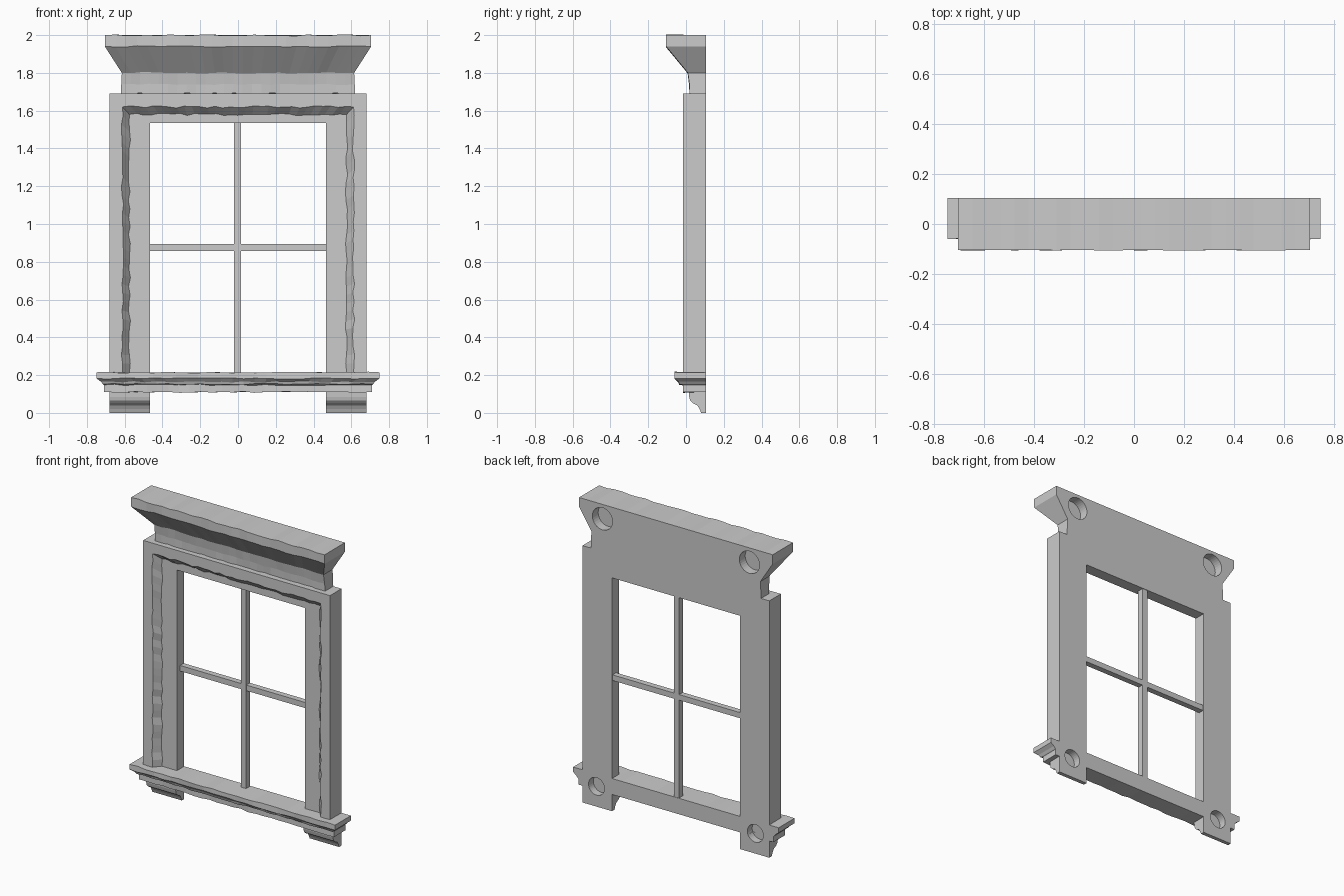
import bpy, bmesh, random
from mathutils import Matrix

random.seed(4)
BACK = 0.105

cube = bpy.data.objects.get("Cube")
if cube:
    bpy.data.objects.remove(cube, do_unlink=True)

stone = bpy.data.materials.new("grey_stone")
stone.use_nodes = True
stone.diffuse_color = (0.6, 0.6, 0.6, 1)
stone.node_tree.nodes["Principled BSDF"].inputs["Base Color"].default_value = (0.6, 0.6, 0.6, 1)


def finish(name, bm):
    bmesh.ops.recalc_face_normals(bm, faces=bm.faces)
    mesh = bpy.data.meshes.new(name)
    bm.to_mesh(mesh)
    bm.free()
    mesh.materials.append(stone)
    obj = bpy.data.objects.new(name, mesh)
    bpy.context.collection.objects.link(obj)
    return obj


def wear(bm, amount=0.004, cuts=24):
    """Split the long edges and nudge the front ones for a hand-cut look."""
    long_edges = [e for e in bm.edges if e.calc_length() > 1]
    new = bmesh.ops.subdivide_edges(bm, edges=long_edges, cuts=cuts, use_grid_fill=True)
    for v in {g for g in new["geom_inner"] if isinstance(g, bmesh.types.BMVert)}:
        if v.co.y < BACK - 0.01:
            v.co.y += random.uniform(-amount, amount) * 0.5
            v.co.z += random.uniform(-amount, amount)


def bridge(bm, rings, closed_ring):
    """Join neighbouring vertex rows with quads."""
    for a, b in zip(rings, rings[1:]):
        n = len(a)
        for i in range(n if closed_ring else n - 1):
            j = (i + 1) % n
            bm.faces.new((a[i], a[j], b[j], b[i]))


def moulding(name, levels):
    """Stack rectangles given as (z, half width, front y) with mitred ends."""
    bm = bmesh.new()
    rings = [[bm.verts.new(p) for p in
              ((-w, f, z), (w, f, z), (w, BACK, z), (-w, BACK, z))]
             for z, w, f in levels]
    bridge(bm, rings, True)
    bm.faces.new(rings[0])
    bm.faces.new(rings[-1])
    wear(bm)
    return finish(name, bm)


def box(name, x0, x1, y0, y1, z0, z1):
    bm = bmesh.new()
    bmesh.ops.create_cube(bm, size=1)
    bm.transform(Matrix.Translation(((x0 + x1) / 2, (y0 + y1) / 2, (z0 + z1) / 2))
                 @ Matrix.Diagonal((x1 - x0, y1 - y0, z1 - z0, 1)))
    return finish(name, bm)


def bracket(name, x0, x1):
    """Curved foot extruded sideways."""
    profile = [(BACK, 0), (0.08, 0), (0.072, 0.02), (0.06, 0.04), (0.035, 0.052),
               (0.022, 0.065), (0.017, 0.085), (0.015, 0.11), (BACK, 0.11)]
    bm = bmesh.new()
    rings = [[bm.verts.new((x, y, z)) for y, z in profile] for x in (x0, x1)]
    bridge(bm, rings, True)
    bm.faces.new(rings[0])
    bm.faces.new(rings[1])
    return finish(name, bm)


def surround(name, base, steps=30):
    """Three-sided frame with a mitred, stepped section."""
    section = [(0.68, 1.69, BACK, 0), (0.68, 1.69, -0.015, 0), (0.612, 1.62, -0.015, 0.006),
               (0.575, 1.58, 0.03, 0.006), (0.465, 1.535, 0.03, 0), (0.465, 1.535, BACK, 0)]
    bm = bmesh.new()
    rings = []
    for w, top, y, rough in section:
        corners = [(-w, base), (-w, top), (w, top), (w, base)]
        row = []
        for (ax, az), (bx, bz) in zip(corners, corners[1:]):
            for i in range(steps):
                t = i / steps
                r = random.uniform(-rough, rough) if i else 0
                upright = ax == bx
                row.append(bm.verts.new((ax + (bx - ax) * t + (r if upright else 0), y,
                                         az + (bz - az) * t + (0 if upright else r))))
        row.append(bm.verts.new((w, y, base)))
        rings.append(row)
    bridge(bm, rings + rings[:1], False)
    for end in (0, -1):
        bm.faces.new([row[end] for row in rings])
    return finish(name, bm)


def drill(parts, x, z, radius, depth):
    """Cut a round blind hole into the back of the given parts."""
    bm = bmesh.new()
    bmesh.ops.create_cone(bm, cap_ends=True, segments=32, radius1=radius,
                          radius2=radius, depth=depth * 2)
    bm.transform(Matrix.Translation((x, BACK, z)) @ Matrix.Rotation(1.5707963, 4, 'X'))
    cutter = finish("hole_cutter", bm)
    cutter.hide_render = True
    for part in parts:
        mod = part.modifiers.new("hole", 'BOOLEAN')
        mod.operation = 'DIFFERENCE'
        mod.solver = 'EXACT'
        mod.object = cutter
        bpy.context.view_layer.objects.active = part
        bpy.ops.object.modifier_apply(modifier=mod.name)
    bpy.data.objects.remove(cutter, do_unlink=True)


# Crown and frieze
cornice = moulding("cornice", [(1.69, 0.62, 0.02), (1.74, 0.618, 0.018), (1.80, 0.615, 0.01),
                               (1.94, 0.705, -BACK), (2.0, 0.705, -BACK)])

# Window surround
surround("window_surround", 0.215)

# Sill with stepped underside
sill = moulding("sill", [(0.11, 0.71, -0.015), (0.148, 0.71, -0.015), (0.152, 0.715, -0.035),
                         (0.165, 0.725, -0.04), (0.182, 0.748, -0.06), (0.215, 0.748, -0.06)])

# Glazing bars
box("vertical_glazing_bar", -0.02, 0.017, 0.06, 0.102, 0.21, 1.54)
box("horizontal_glazing_bar", -0.47, 0.47, 0.062, 0.1, 0.858, 0.895)

# Feet and mounting holes on both sides
for side, label in ((1, "left"), (-1, "right")):
    foot = bracket(label + "_bracket", side * 0.465, side * 0.68)
    drill([cornice], side * 0.535, 1.905, 0.073, 0.06)
    drill([sill, foot], side * 0.578, 0.133, 0.058, 0.05)
